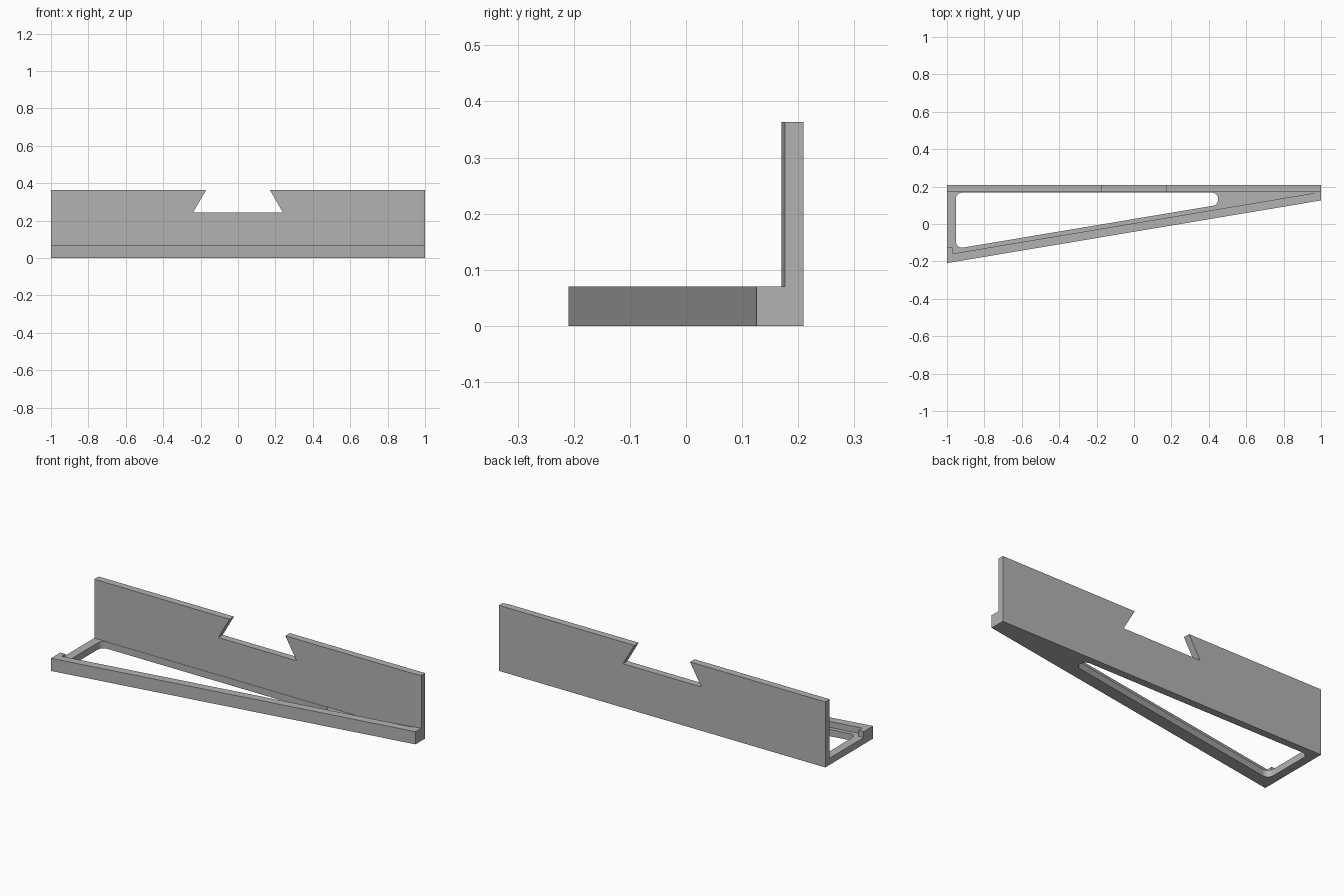
import bpy, bmesh, math
from mathutils import Vector

if "Cube" in bpy.data.objects:
    bpy.data.objects.remove(bpy.data.objects["Cube"])

HALF_D, WALL_Y, FLOOR_Z, LIP_Z, WALL_Z = 0.209, 0.17, 0.037, 0.07, 0.363
SLOPE = 0.1675            # slant of the front edge in plan

grey = bpy.data.materials.new("light grey")
grey.diffuse_color = (0.45, 0.45, 0.45, 1)
grey.use_nodes = True
grey.node_tree.nodes["Principled BSDF"].inputs["Base Color"].default_value = grey.diffuse_color


def prism(name, pts, start, depth, axis="z"):
    """Extrude a closed outline along z (points x, y) or along y (points x, z)."""
    bm = bmesh.new()
    put = (lambda p: (p[0], p[1], start)) if axis == "z" else (lambda p: (p[0], start, p[1]))
    step = Vector((0, 0, depth)) if axis == "z" else Vector((0, depth, 0))
    face = bm.faces.new([bm.verts.new(put(p)) for p in pts])
    top = bmesh.ops.extrude_face_region(bm, geom=[face])["geom"]
    bmesh.ops.translate(bm, vec=step, verts=[v for v in top if isinstance(v, bmesh.types.BMVert)])
    bmesh.ops.recalc_face_normals(bm, faces=bm.faces)
    mesh = bpy.data.meshes.new(name)
    bm.to_mesh(mesh)
    bm.free()
    mesh.materials.append(grey)
    obj = bpy.data.objects.new(name, mesh)
    bpy.context.collection.objects.link(obj)
    return obj


def rounded(corners, radius, steps=8):
    """Outline with every corner replaced by a tangent arc."""
    out, n = [], len(corners)
    for i in range(n):
        c = Vector(corners[i])
        a = (Vector(corners[i - 1]) - c).normalized()
        b = (Vector(corners[(i + 1) % n]) - c).normalized()
        half = a.angle(b) / 2
        centre = c + (a + b).normalized() * radius / math.sin(half)
        v0 = c + a * radius / math.tan(half) - centre
        v1 = c + b * radius / math.tan(half) - centre
        for k in range(steps + 1):
            out.append(centre + v0.lerp(v1, k / steps).normalized() * radius)
    return out


def combine(target, other, operation):
    mod = target.modifiers.new(operation.lower(), "BOOLEAN")
    mod.operation, mod.solver, mod.object = operation, "EXACT", other
    bpy.context.view_layer.objects.active = target
    bpy.ops.object.modifier_apply(modifier=mod.name)
    bpy.data.objects.remove(other)


def slant(x, offset):
    return SLOPE * x + offset


OUTER, INNER, HOLE = -0.0415, 0.004, 0.027

# floor plate with a rounded wedge opening
bracket = prism("angled_shelf_bracket", [(-1, slant(-1, OUTER)), (1, slant(1, OUTER)),
                                         (1, HALF_D), (-1, HALF_D)], 0, FLOOR_Z)
opening = prism("opening_cutter", rounded([(-0.953, slant(-0.953, HOLE)), (0.45, slant(0.45, HOLE)),
                                           (0.45, 0.168), (-0.953, 0.168)], 0.034), -0.1, 0.3)
combine(bracket, opening, "DIFFERENCE")

# slanted front lip with a stop at each end
lip = prism("front_lip", [(-1, slant(-1, OUTER)), (1, slant(1, OUTER)), (1, 0.19), (0.962, 0.19),
                          (0.962, slant(0.962, INNER)), (-0.97, slant(-0.97, INNER)),
                          (-0.97, -0.126), (-1, -0.126)], 0, LIP_Z)
combine(bracket, lip, "UNION")

# back wall, its front face easing back at the right end
ease = [(0.95 + 0.05 * k / 6, WALL_Y + 0.0065 * (k / 6) ** 2) for k in range(7)]
wall = prism("back_wall", [(-1, HALF_D), (-1, WALL_Y)] + ease + [(1, HALF_D)], 0, WALL_Z)

# dovetail notch in the top of the wall
notch = prism("notch_cutter", [(-0.24, 0.243), (0.24, 0.243), (0.171, WALL_Z),
                               (0.113, WALL_Z + 0.1), (-0.113, WALL_Z + 0.1), (-0.171, WALL_Z)],
              0, 0.4, "y")
combine(wall, notch, "DIFFERENCE")
combine(bracket, wall, "UNION")

# merge coplanar faces and smooth only the rounded parts
bm = bmesh.new()
bm.from_mesh(bracket.data)
bmesh.ops.remove_doubles(bm, verts=bm.verts, dist=1e-5)
bmesh.ops.dissolve_limit(bm, angle_limit=math.radians(0.5), verts=bm.verts, edges=bm.edges)
bm.to_mesh(bracket.data)
bm.free()
bpy.ops.object.select_all(action="DESELECT")
bracket.select_set(True)
bpy.context.view_layer.objects.active = bracket
bpy.ops.object.shade_smooth_by_angle(angle=math.radians(30))
